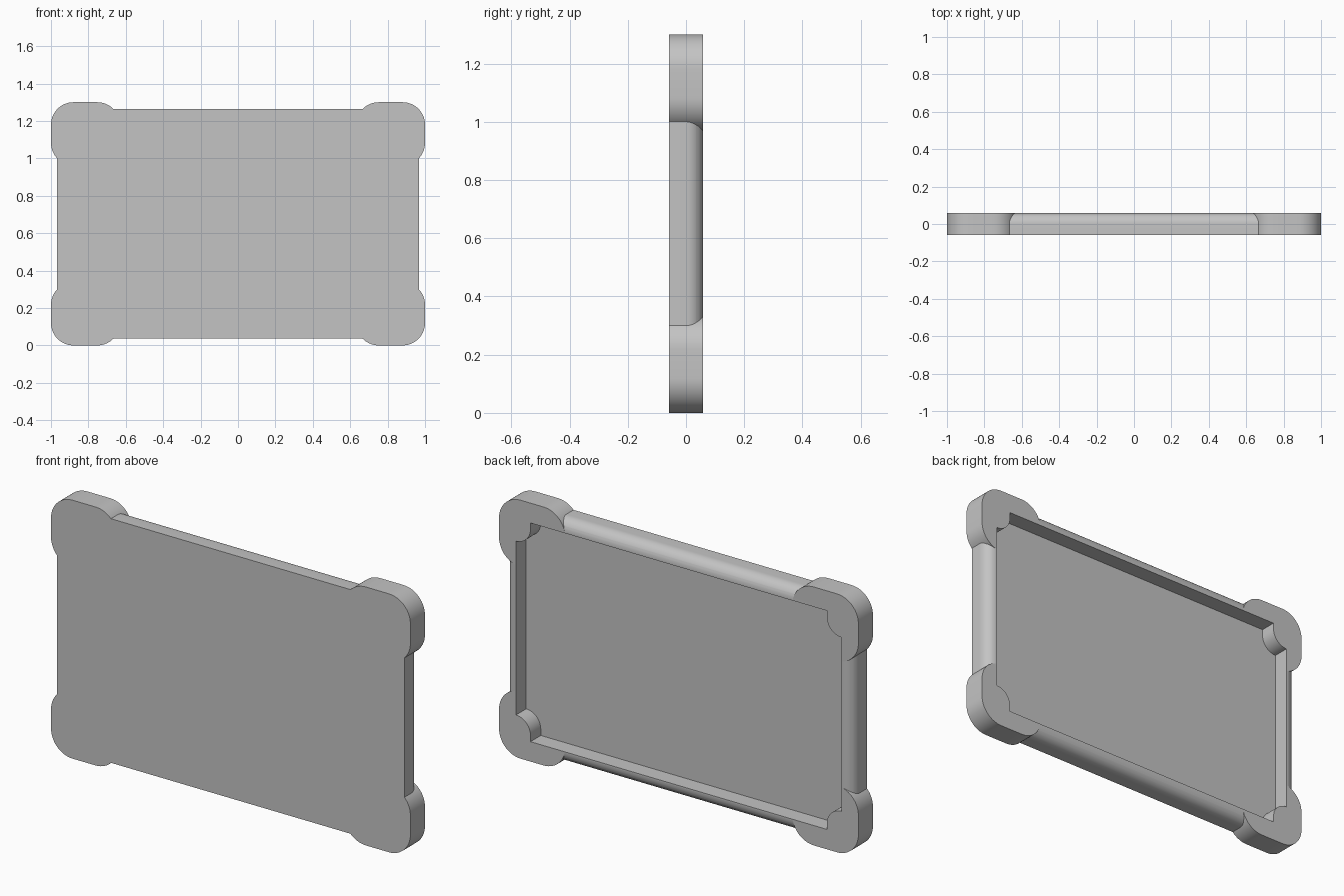
import bpy, bmesh, math

if "Cube" in bpy.data.objects:
    bpy.data.objects.remove(bpy.data.objects["Cube"])

D = 0.058           # half depth
FLOOR = -0.024      # recess floor
ZC = 0.65           # mid height


def arc(cx, cz, r, a0, a1, n=14):
    return [(cx + r * math.cos(math.radians(a0 + (a1 - a0) * i / n)),
             cz + r * math.sin(math.radians(a0 + (a1 - a0) * i / n))) for i in range(n + 1)]


def rounded_rect(x0, x1, z0, z1, r):
    return (arc(x1 - r, z1 - r, r, 0, 90) + arc(x0 + r, z1 - r, r, 90, 180)
            + arc(x0 + r, z0 + r, r, 180, 270) + arc(x1 - r, z0 + r, r, 270, 360))


def prism(name, outline, y0, y1, back_round=0):
    bm = bmesh.new()
    front = [bm.verts.new((x, y0, z)) for x, z in outline]
    back = [bm.verts.new((x, y1, z)) for x, z in outline]
    bm.faces.new(front)
    cap = bm.faces.new(back[::-1])
    n = len(outline)
    for i in range(n):
        j = (i + 1) % n
        bm.faces.new((front[i], back[i], back[j], front[j]))
    bmesh.ops.recalc_face_normals(bm, faces=bm.faces)
    if back_round:
        bmesh.ops.bevel(bm, geom=list(cap.edges), offset=back_round, offset_type='OFFSET',
                        segments=10, profile=0.5, affect='EDGES')
    mesh = bpy.data.meshes.new(name)
    bm.to_mesh(mesh)
    bm.free()
    ob = bpy.data.objects.new(name, mesh)
    bpy.context.collection.objects.link(ob)
    return ob


def combine(target, tool, operation):
    mod = target.modifiers.new(operation.lower(), 'BOOLEAN')
    mod.operation, mod.object, mod.solver = operation, tool, 'EXACT'
    bpy.context.view_layer.objects.active = target
    bpy.ops.object.modifier_apply(modifier=mod.name)
    bpy.data.objects.remove(tool)


# Main shell with edges rounded toward the back
shell = prism("tray_shell", rounded_rect(-0.967, 0.967, 0.036, 1.264, 0.1), -D, D, 0.058)

# Four corner bumpers
for sx in (-1, 1):
    for sz in (-1, 1):
        xs = sorted((sx * 0.632, sx * 1.0))
        zs = sorted((ZC + sz * 0.313, ZC + sz * 0.65))
        combine(shell, prism("corner_bumper", rounded_rect(*xs, *zs, 0.12), -D, D), 'UNION')

# Recess in the back, with a rounded step at each corner
quarter = [(0.906, 0.4375)] + arc(0.906, 0.5185, 0.081, 270, 180)[1:] + [(0.825, 0.55)]
outline = []
for sx, sz in ((1, 1), (-1, 1), (-1, -1), (1, -1)):
    pts = [(sx * x, ZC + sz * z) for x, z in quarter]
    outline += pts if sx * sz > 0 else pts[::-1]
combine(shell, prism("recess_cutter", outline, FLOOR, D + 0.1), 'DIFFERENCE')

# Single grey colour
grey = bpy.data.materials.new("grey")
grey.diffuse_color = (0.55, 0.55, 0.55, 1)
grey.use_nodes = True
grey.node_tree.nodes["Principled BSDF"].inputs["Base Color"].default_value = grey.diffuse_color
shell.data.materials.clear()
shell.data.materials.append(grey)
for p in shell.data.polygons:
    p.material_index = 0

bpy.ops.object.select_all(action='DESELECT')
shell.select_set(True)
bpy.context.view_layer.objects.active = shell
bpy.ops.object.shade_smooth_by_angle(angle=math.radians(30))
